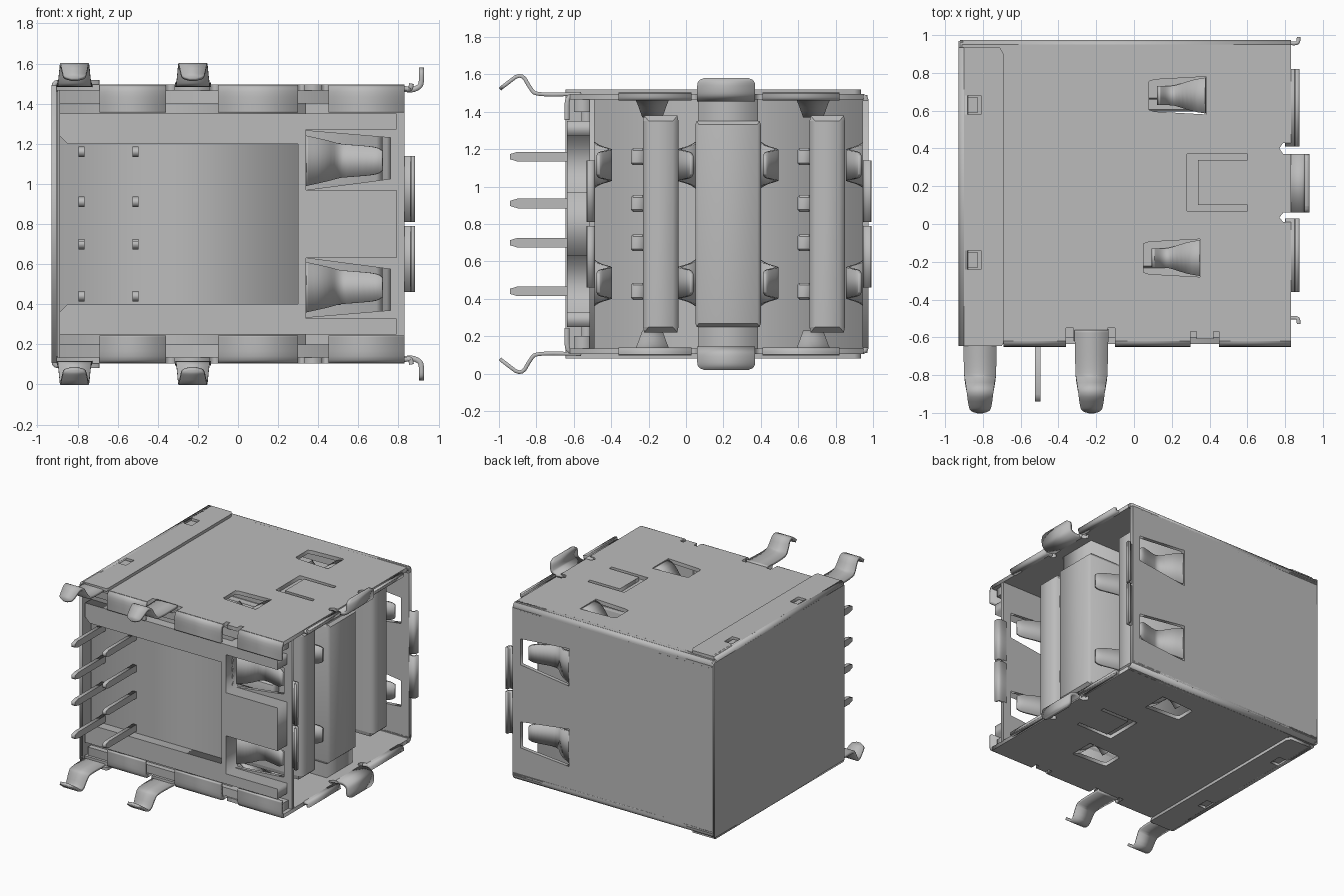
import bpy, bmesh
from mathutils import Matrix, Vector

if "Cube" in bpy.data.objects:
    bpy.data.objects.remove(bpy.data.objects["Cube"])

MID = 0.8   # height of the symmetry plane; all heights below are relative to it
grey = bpy.data.materials.new("metal_grey")
grey.diffuse_color = (0.5, 0.5, 0.5, 1)
grey.use_nodes = True
grey.node_tree.nodes["Principled BSDF"].inputs["Base Color"].default_value = grey.diffuse_color
AXES = {'x': ((0, 1, 0), (0, 0, 1), (1, 0, 0)),
        'y': ((1, 0, 0), (0, 0, 1), (0, 1, 0)),
        'z': ((1, 0, 0), (0, 1, 0), (0, 0, 1))}


def place(axis, a, b, n):
    """Point from in-plane coordinates a, b and a position n along the axis."""
    A, B, N = (Vector(v) for v in AXES[axis])
    return A * a + B * b + N * n


def finish(name, me, mirror=False, thick=0, bevel=0, smooth=False):
    bm = bmesh.new()
    bm.from_mesh(me)
    bmesh.ops.remove_doubles(bm, verts=bm.verts, dist=1e-5)
    bmesh.ops.recalc_face_normals(bm, faces=bm.faces)
    bm.to_mesh(me)
    bm.free()
    me.materials.clear()
    me.materials.append(grey)
    ob = bpy.data.objects.new(name, me)
    bpy.context.collection.objects.link(ob)
    ob.location.z = MID
    if thick:
        m = ob.modifiers.new("thickness", 'SOLIDIFY')
        m.thickness, m.offset = thick, 0
    if bevel:
        m = ob.modifiers.new("bevel", 'BEVEL')
        m.width, m.segments = bevel, 1
    if mirror:
        m = ob.modifiers.new("mirror", 'MIRROR')
        m.use_axis = (False, False, True)
    if smooth:
        bpy.ops.object.select_all(action='DESELECT')
        ob.select_set(True)
        bpy.context.view_layer.objects.active = ob
        bpy.ops.object.shade_smooth_by_angle(angle=0.6)
    return ob


def plate(name, axis, lo, hi, loops, mirror=False, bevel=0):
    """Flat sheet between lo and hi; the first loop is the outline, the rest are holes."""
    cu = bpy.data.curves.new(name, 'CURVE')
    cu.dimensions, cu.fill_mode, cu.extrude = '2D', 'BOTH', (hi - lo) / 2
    for loop in loops:
        s = cu.splines.new('POLY')
        s.points.add(len(loop) - 1)
        for p, (a, b) in zip(s.points, loop):
            p.co = (a, b, 0, 1)
        s.use_cyclic_u = True
    tmp = bpy.data.objects.new(name + "_outline", cu)
    bpy.context.collection.objects.link(tmp)
    dg = bpy.context.evaluated_depsgraph_get()
    me = bpy.data.meshes.new_from_object(tmp.evaluated_get(dg))
    bpy.data.objects.remove(tmp)
    A, B, N = AXES[axis]
    me.transform(Matrix.Translation(Vector(N) * (lo + hi) / 2) @ Matrix((A, B, N)).transposed().to_4x4())
    return finish(name, me, mirror, bevel=bevel)


def rect(a0, a1, b0, b1):
    return [(a0, b0), (a1, b0), (a1, b1), (a0, b1)]


def box(name, x, y, z, mirror=False, bevel=0):
    return plate(name, 'z', z[0], z[1], [rect(*x, *y)], mirror, bevel)


def ribbon(name, axis, pts, centre, mirror=True, thick=0.026, rounds=2):
    """Bent strip: (a, b, half width) stations, width along the axis, corners rounded."""
    for _ in range(rounds):
        out = [pts[0]]
        for p, q in zip(pts, pts[1:]):
            out += [tuple(u * (1 - t) + v * t for u, v in zip(p, q)) for t in (.25, .75)]
        pts = out + [pts[-1]]
    verts = [place(axis, a, b, centre + s * w) for a, b, w in pts for s in (-1, 1)]
    faces = [(2 * i, 2 * i + 1, 2 * i + 3, 2 * i + 2) for i in range(len(pts) - 1)]
    me = bpy.data.meshes.new(name)
    me.from_pydata(verts, [], faces)
    return finish(name, me, mirror, thick, smooth=True)


# --- shell: top and bottom sheets with edge notches, spring windows and latch slot
outline = [(-.91, -.62), (-.36, -.62), (-.36, -.55), (-.32, -.55), (-.32, -.62), (-.14, -.62),
           (-.14, -.55), (-.10, -.55), (-.10, -.62), (.30, -.62), (.30, -.57), (.33, -.57),
           (.33, -.61), (.42, -.61), (.42, -.57), (.45, -.57), (.45, -.62), (.83, -.62),
           (.83, .01), (.79, .01), (.77, .035), (.79, .06), (.83, .06), (.83, .37), (.79, .37),
           (.77, .40), (.79, .43), (.83, .43), (.83, .95), (-.91, .95)]
slot = [(.28, .07), (.60, .07), (.60, .10), (.34, .10), (.34, .34), (.60, .34), (.60, .37), (.28, .37)]


def window(x, y):
    return [(x, y - .075), (x + .03, y - .085), (x + .30, y - .10), (x + .30, y + .10),
            (x + .03, y + .085), (x, y + .075)]


plate("shell_sheet", 'z', .665, .695, [outline, slot, window(.08, .68), window(.05, -.18)], True)

# --- shell: rear wall, inner front wall and their spring windows
side_hole = [(.34, .17), (.76, .225), (.76, .43), (.34, .465)]
low_hole = [(x, -z) for x, z in side_hole]
plate("rear_wall", 'y', .945, .975, [rect(-.92, .83, -.66, .66), side_hole, low_hole])
plate("inner_front_wall", 'y', -.515, -.49, [rect(.28, .83, -.67, .67), side_hole, low_hole])
ribbon("rear_bend", 'x', [(.92, .68, .875), (.96, .68, .875), (.96, .64, .875)], -.045, thick=.03)

# --- left cover with overlapping flaps
plate("left_cover", 'x', -.93, -.905, [rect(-.645, .97, -.69, .69)])
flap = [(-.90, -.645), (-.70, -.645), (-.69, -.63), (-.69, .90), (-.71, .935), (-.90, .935)]
plate("cover_flap", 'z', .695, .718, [flap] + [rect(-.90 + .005, -.81, y, y + .10) for y in (.58, -.24)], True)
ribbon("cover_bend", 'y', [(-.9175, .66, .79), (-.9175, .706, .79), (-.88, .706, .79)], .145, thick=.024)
for y in (.63, -.19):
    box("flap_catch", (-.895, -.825), (y - .04, y + .04), (.69, .705), True)

# --- flaps folded over the front edge
for x0, x1 in ((-.69, -.36), (-.10, .30), (.45, .83)):
    ribbon("front_fold", 'x', [(-.60, .68, (x1 - x0) / 2), (-.637, .68, (x1 - x0) / 2),
                               (-.637, .555, (x1 - x0) / 2)], (x0 + x1) / 2)

# --- bent board legs
for x in (-.815, -.225):
    ribbon("board_leg", 'x', [(-.56, .695, .09), (-.80, .69, .085), (-.83, .72, .08), (-.88, .81, .072),
                              (-.965, .745, .06), (-.985, .73, .05), (-.995, .72, .015)], x, thick=.02)

# --- contact springs bent inward from each wall
def sheet_spring(x, y):
    path = [(.30, 0, .095), (.24, -.015, .085), (.15, -.10, .055), (.10, -.10, .05), (.05, -.045, .05)]
    verts = [(x + a, .68 + b, w) for a, b, w in path]
    ribbon("sheet_spring", 'y', verts, y, thick=.02)


def side_spring(y, inward):
    path = [(.34, 0, .125), (.43, .03, .105), (.50, .10, .085), (.57, .085, .08), (.69, .04, .07), (.72, .03, .05)]
    me_pts = [(x, y + inward * d, w) for x, d, w in path]
    ribbon("side_spring", 'z', me_pts, .315, thick=.02)


sheet_spring(.08, .68)
sheet_spring(.05, -.18)
for y, s in ((-.50, 1), (.96, -1), (.06, -1), (.39, 1)):
    side_spring(y, s)

# --- flared lips round the opening and the large centre lip
for y, w in ((.615, .205), (-.165, .195)):
    ribbon("sheet_lip", 'y', [(.80, .68, w), (.84, .675, w), (.86, .67, w), (.865, .70, w)], y, thick=.024)
ribbon("centre_lip", 'y', [(.80, .68, .155), (.86, .665, .155), (.90, .68, .155), (.915, .70, .155),
                           (.915, .765, .155), (.915, .78, .12)], .215)
for y, s in ((.96, 1), (-.50, -1)):
    ribbon("side_lip", 'z', [(.80, y, .165), (.85, y - s * .005, .165), (.87, y, .165),
                             (.872, y + s * .03, .165)], -.175, thick=.02)

# --- plastic housing: front frame, recessed panel and rear block
half = [(.79, .17), (.34, .17), (.34, .47), (.79, .47), (.79, .55), (-.89, .55), (-.89, .44), (-.85, .40), (.30, .40)]
frame = half + [(x, -z) for x, z in reversed(half)]
plate("housing_frame", 'y', -.635, -.50, [frame])
box("recessed_panel", (-.89, .34), (-.56, -.50), (-.66, .66))
box("housing_rear_block", (-.90, -.35), (-.51, .945), (-.665, .665))
box("frame_rail", (-.89, .80), (-.60, -.50), (.60, .665), True)

# --- contact tongues with their contacts
for y in (-.23, .66):
    box("contact_tongue", (-.36, .72), (y, y + .19), (-.58, .58), bevel=.03)
    for z in (-.36, -.10, .11, .36):
        box("tongue_contact", (-.36, .52), (y - .065, y + .01), (z - .045, z + .045), bevel=.012)

# --- centre divider between the two ports
box("divider", (-.36, .76), (.05, .40), (-.55, .55), bevel=.018)
box("divider_end", (-.36, .73), (.065, .385), (-.665, .665))

# --- solder pins
for x in (-.78, -.51):
    for z in (-.36, -.10, .11, .36):
        plate("solder_pin", 'x', x - .015, x + .015,
              [[(-.52, z - .026), (-.52, z + .026), (-.90, z + .026), (-.94, z + .014),
                (-.94, z - .014), (-.90, z - .026)]])
